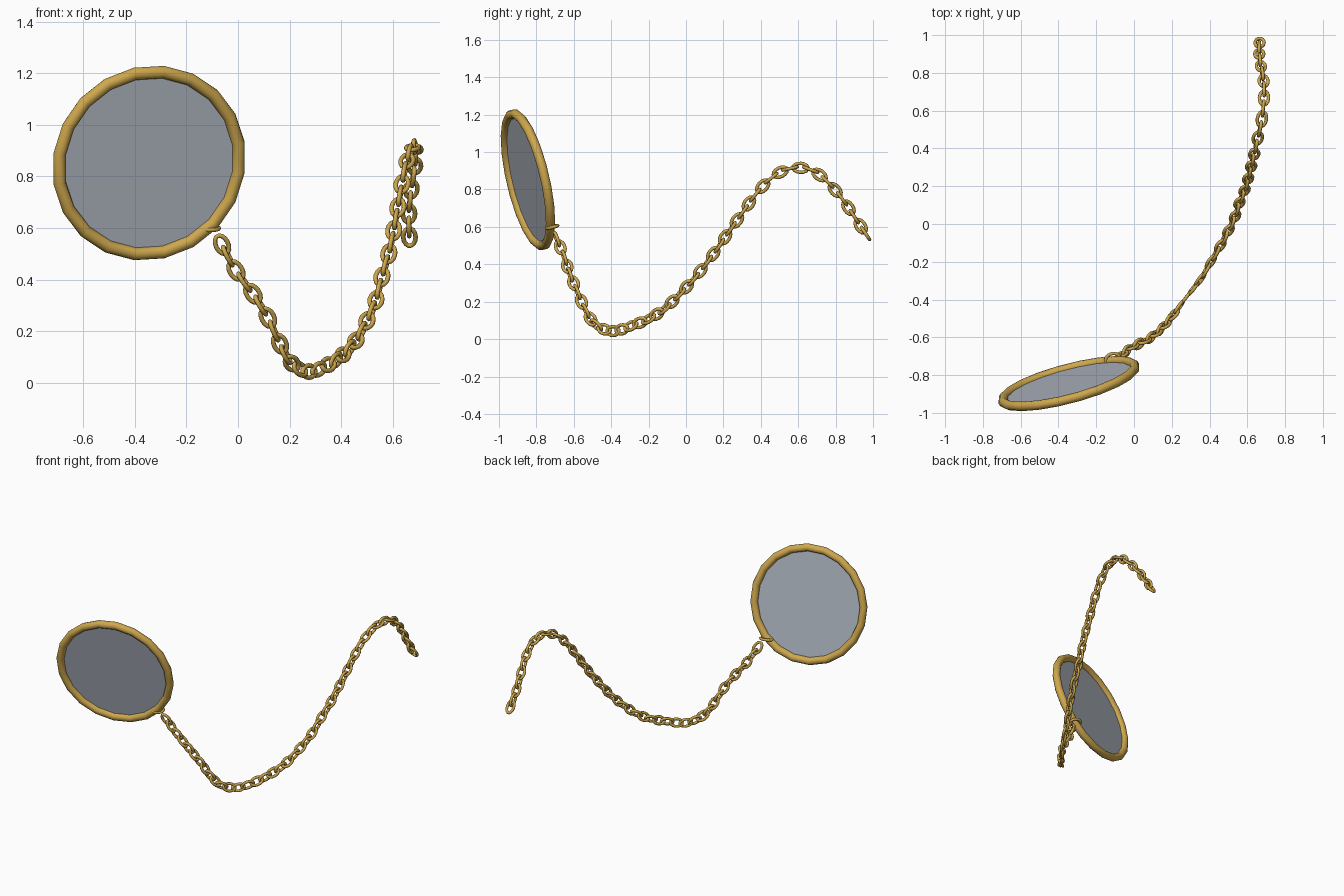
import bpy, bmesh, math
from mathutils import Vector, Matrix

if "Cube" in bpy.data.objects:
    bpy.data.objects.remove(bpy.data.objects["Cube"])


def material(name, color):
    m = bpy.data.materials.new(name)
    m.diffuse_color = color
    m.use_nodes = True
    m.node_tree.nodes["Principled BSDF"].inputs["Base Color"].default_value = m.diffuse_color
    return m


gold = material("gold", (0.62, 0.39, 0.075, 1.0))
glass = material("lens_glass", (0.42, 0.46, 0.52, 1.0))


def frame(center, along, normal):
    """Matrix with local x along the given direction and local z on the normal."""
    x = along.normalized()
    z = (normal - x * normal.dot(x)).normalized()
    y = z.cross(x)
    return Matrix.Translation(center) @ Matrix((x, y, z)).transposed().to_4x4()


def add_loop(bm, mat, a, b, r, major, minor):
    """Closed round tube following an ellipse with half axes a and b."""
    rings = []
    for i in range(major):
        t = 2 * math.pi * (i + 0.5) / major
        c = Vector((a * math.cos(t), b * math.sin(t), 0))
        out = Vector((b * math.cos(t), a * math.sin(t), 0)).normalized()
        ring = []
        for j in range(minor):
            p = 2 * math.pi * j / minor
            ring.append(bm.verts.new(mat @ (c + out * r * math.cos(p) + Vector((0, 0, r * math.sin(p))))))
        rings.append(ring)
    for i in range(major):
        n = rings[(i + 1) % major]
        for j in range(minor):
            k = (j + 1) % minor
            bm.faces.new((rings[i][j], n[j], n[k], rings[i][k]))


def finish(bm, name, mat, smooth=True):
    bmesh.ops.recalc_face_normals(bm, faces=bm.faces)
    me = bpy.data.meshes.new(name)
    bm.to_mesh(me)
    bm.free()
    me.materials.append(mat)
    for p in me.polygons:
        p.use_smooth = smooth
    ob = bpy.data.objects.new(name, me)
    bpy.context.collection.objects.link(ob)


# Tilted eyepiece: rim and lens share one plane
eye = frame(Vector((-0.345, -0.845, 0.852)), Vector((0.968, 0.243, 0.058)), Vector((0.25, -0.943, -0.22)))
bm = bmesh.new()
add_loop(bm, eye, 0.363, 0.363, 0.025, 20, 10)
finish(bm, "rim", gold)

bm = bmesh.new()
bmesh.ops.create_circle(bm, cap_ends=True, segments=20, radius=0.36,
                        matrix=eye @ Matrix.Rotation(math.pi / 20, 4, 'Z'))
finish(bm, "lens", glass, False)

# Loop hooking the chain to the rim
bm = bmesh.new()
add_loop(bm, frame(Vector((-0.112, -0.715, 0.600)), Vector((1, 0.25, 0)), Vector((0, -0.25, 0.97))),
         0.038, 0.030, 0.009, 16, 8)
finish(bm, "rim_loop", gold)

# Chain: one link on each path point and one between each pair
path = [Vector(p) for p in (
    (-.062, -.69, .535), (-.008, -.65, .435), (.058, -.62, .345), (.116, -.58, .252),
    (.163, -.535, .151), (.209, -.48, .075), (.275, -.39, .043), (.35, -.295, .07),
    (.407, -.2, .108), (.457, -.115, .163), (.50, -.035, .24), (.535, .04, .32),
    (.558, .112, .41), (.585, .178, .50), (.604, .24, .59), (.62, .305, .68),
    (.636, .37, .77), (.655, .455, .86), (.677, .556, .912), (.688, .667, .905),
    (.686, .757, .84), (.672, .835, .75), (.663, .90, .655), (.665, .96, .565))]
centers = []
for i, p in enumerate(path):
    centers.append(p)
    if i + 1 < len(path):
        before, after = path[max(i - 1, 0)], path[min(i + 2, len(path) - 1)]
        centers.append((p + path[i + 1]) * 0.5625 - (before + after) * 0.0625)

bm = bmesh.new()
for i, c in enumerate(centers):
    t = (centers[min(i + 1, len(centers) - 1)] - centers[max(i - 1, 0)]).normalized()
    side = Vector((1, 0, 0))
    if i % 2 == 0:
        side = t.cross(side) if c.y > 0.3 else Vector((0, 1, 0))
    add_loop(bm, frame(c, t, side), 0.041, 0.024, 0.009, 14, 8)
finish(bm, "chain", gold)
